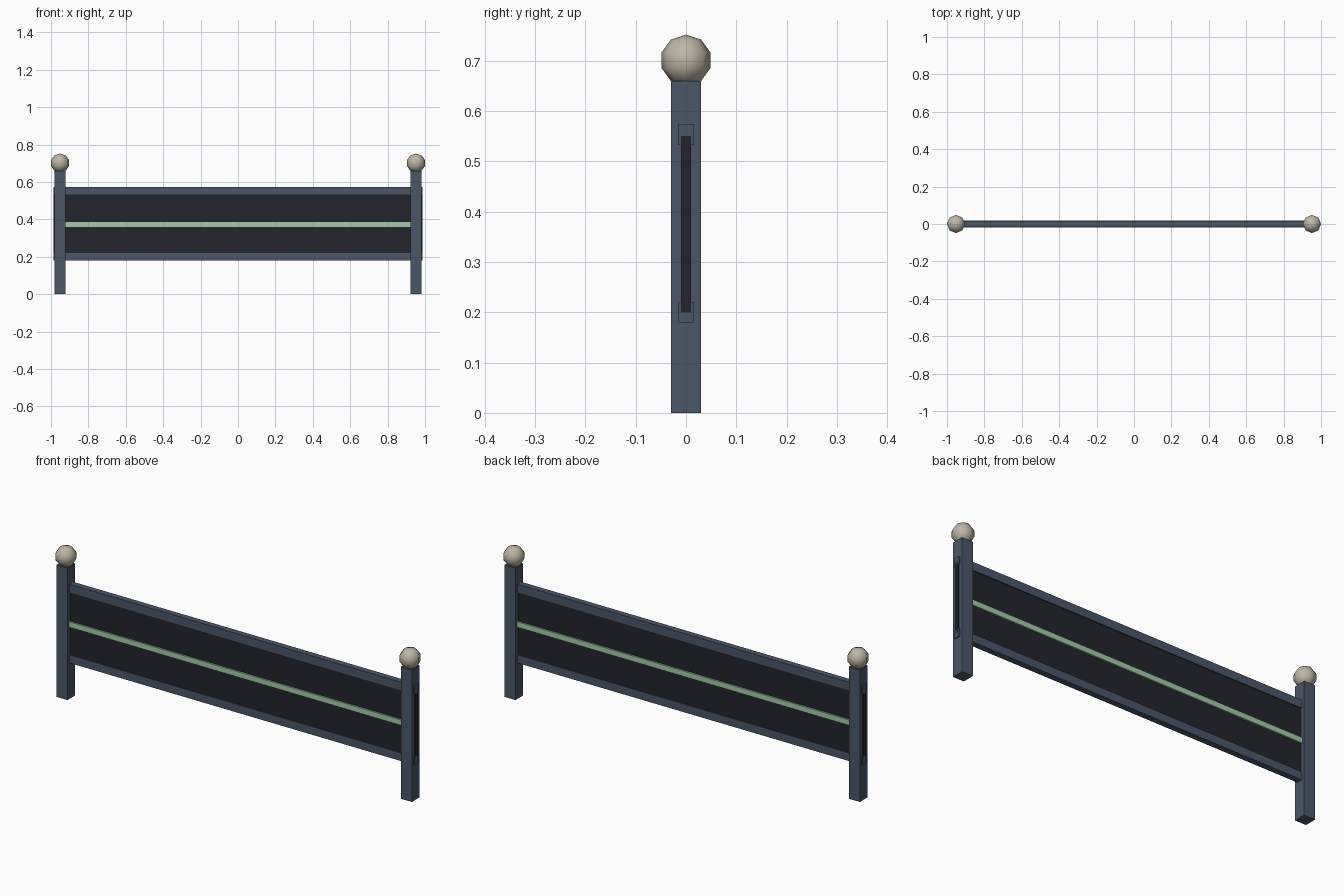
import bpy

cube = bpy.data.objects.get("Cube")
if cube:
    bpy.data.objects.remove(cube, do_unlink=True)


def material(name, hex_rgb):
    """Flat material from an sRGB hex colour."""
    srgb = [int(hex_rgb[i:i + 2], 16) / 255 for i in (0, 2, 4)]
    colour = [c / 12.92 if c < 0.04 else ((c + 0.055) / 1.055) ** 2.4 for c in srgb] + [1]
    mat = bpy.data.materials.new(name)
    mat.use_nodes = True
    mat.diffuse_color = colour
    mat.node_tree.nodes["Principled BSDF"].inputs["Base Color"].default_value = colour
    return mat


slate = material("slate_blue", "4a5668")
dark = material("dark_panel", "23232d")
green = material("pale_green", "a3cba8")
stone = material("warm_stone", "bdb6a6")


def box(name, x, y, z, mat):
    """Box spanning the given (low, high) ranges."""
    spans = (x, y, z)
    bpy.ops.mesh.primitive_cube_add(size=1, location=[sum(s) / 2 for s in spans])
    obj = bpy.context.object
    obj.name = name
    obj.scale = [s[1] - s[0] for s in spans]
    bpy.ops.object.transform_apply(location=False, rotation=False, scale=True)
    obj.data.materials.append(mat)
    return obj


# Panel, rails and stripe; the panel and rails pass through the posts
half = 0.987
box("panel", (-half, half), (-0.01, 0.01), (0.2, 0.55), dark)
box("lower_rail", (-half, half), (-0.015, 0.015), (0.18, 0.22), slate)
box("upper_rail", (-half, half), (-0.015, 0.015), (0.533, 0.574), slate)
box("stripe", (-0.95, 0.95), (-0.018, 0.018), (0.36, 0.387), green)

# Posts with ball finials
for side, sx in (("left", 1), ("right", -1)):
    cx = sx * 0.952
    box(side + "_post", (cx - 0.03, cx + 0.03), (-0.03, 0.03), (0, 0.66), slate)
    bpy.ops.mesh.primitive_uv_sphere_add(segments=8, ring_count=5, radius=0.051,
                                         location=(sx * 0.9515, 0, 0.701))
    ball = bpy.context.object
    ball.name = side + "_finial"
    ball.data.materials.append(stone)
    bpy.ops.object.shade_smooth()
